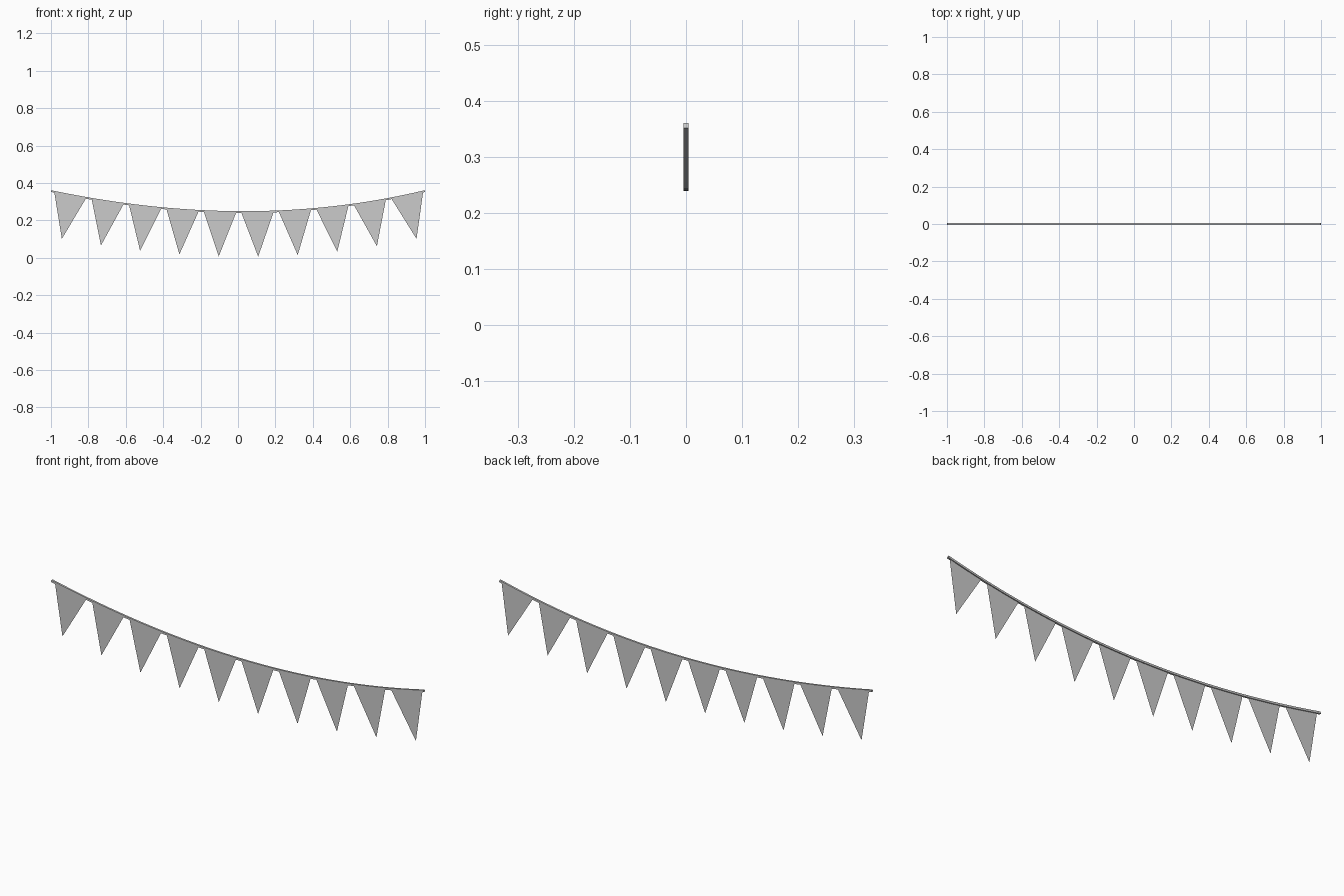
import bpy, bmesh
from mathutils import Vector

if "Cube" in bpy.data.objects:
    bpy.data.objects.remove(bpy.data.objects["Cube"])

def sag(x):
    return 0.2445 + 0.112 * x * x - 0.007 * x * (1 - x * x)

def frame(x):
    d = 0.001
    t = Vector((2 * d, 0, sag(x + d) - sag(x - d))).normalized()
    return Vector((x, 0, sag(x))), t, Vector((t.z, 0, -t.x))

def finish(bm, name):
    me = bpy.data.meshes.new(name)
    bm.to_mesh(me)
    bm.free()
    ob = bpy.data.objects.new(name, me)
    bpy.context.collection.objects.link(ob)
    return ob

# square cord swept along the sag
R, N = 0.0047, 40
bm = bmesh.new()
rings = []
for i in range(N + 1):
    p, t, n = frame(-0.999 + 1.998 * i / N)
    rings.append([bm.verts.new(p + n * (R * a) + Vector((0, R * b, 0)))
                  for a, b in ((-1, -1), (-1, 1), (1, 1), (1, -1))])
for r, s in zip(rings, rings[1:]):
    for k in range(4):
        bm.faces.new((r[k], r[k - 1], s[k - 1], s[k]))
bm.faces.new(rings[0])
bm.faces.new(rings[-1][::-1])
bmesh.ops.recalc_face_normals(bm, faces=bm.faces)
finish(bm, "cord")

# flat pennants hanging square to the cord
for i in range(10):
    p, t, n = frame(-0.897 + 0.2002 * i)
    bm = bmesh.new()
    bm.faces.new([bm.verts.new(v) for v in (p - t * 0.087, p + n * 0.239, p + t * 0.087)])
    finish(bm, f"pennant_{i + 1}")
